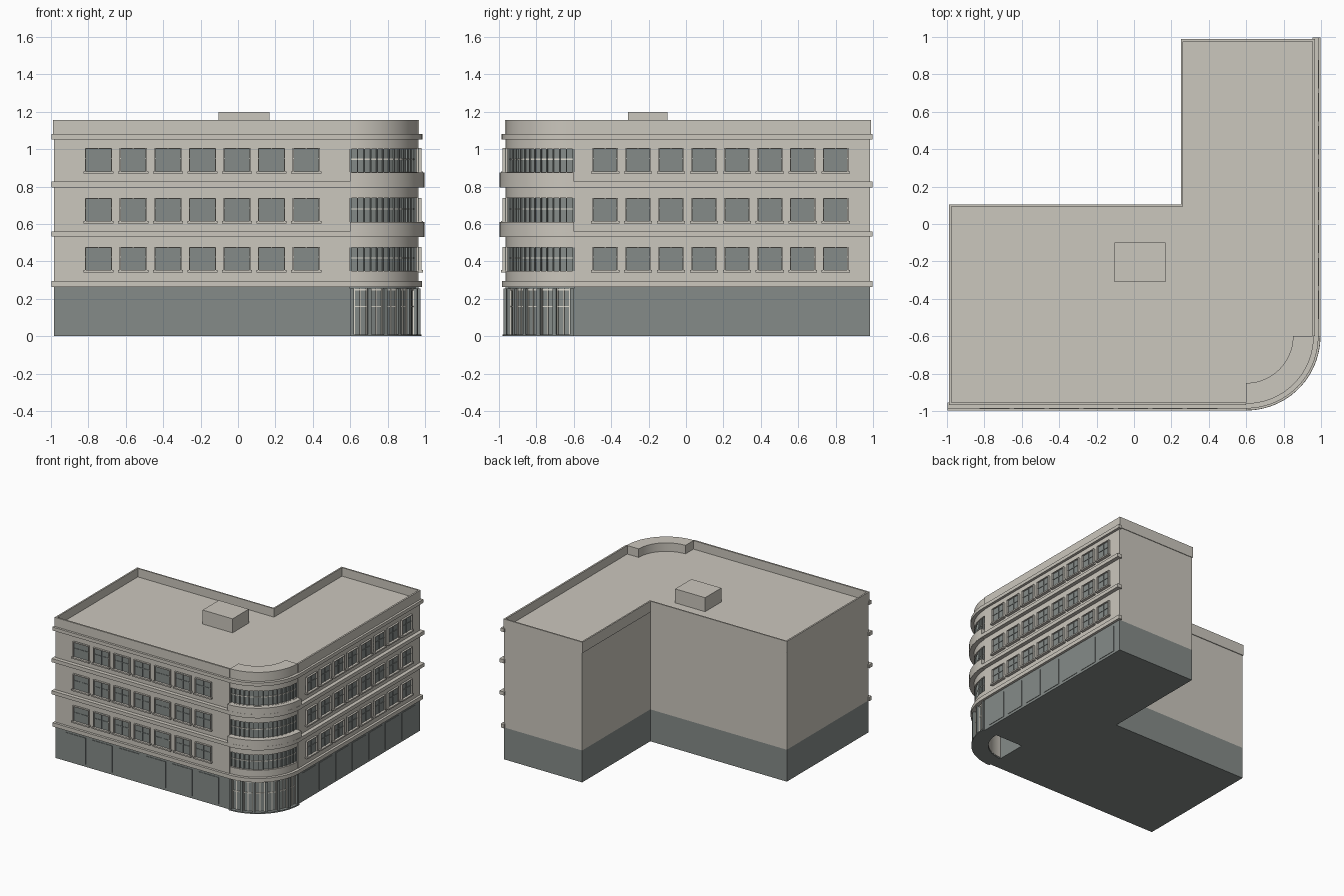
import bpy, bmesh, math

cube = bpy.data.objects.get("Cube")
if cube:
    bpy.data.objects.remove(cube)


def material(name, rgb):
    m = bpy.data.materials.new(name)
    m.use_nodes = True
    m.diffuse_color = (*rgb, 1)
    m.node_tree.nodes["Principled BSDF"].inputs["Base Color"].default_value = (*rgb, 1)
    return m


STONE = material("warm_stone", (0.60, 0.57, 0.51))
GREY = material("grey_glass", (0.235, 0.26, 0.25))
FRAME = material("pale_frame", (0.74, 0.71, 0.63))

WALL = 0.965    # distance of both street walls from the centre
HUB = 0.6       # the round corner turns about (HUB, -HUB)


def prism(bm, pts, z0, z1):
    face = bm.faces.new([bm.verts.new((x, y, z0)) for x, y in pts])
    top = bmesh.ops.extrude_face_region(bm, geom=[face])["geom"]
    for v in top:
        if isinstance(v, bmesh.types.BMVert):
            v.co.z = z1


def arc(r, a0, a1):
    n = max(1, round((a1 - a0) / 3.75))
    angles = [math.radians(a0 + (a1 - a0) * i / n - 90) for i in range(n + 1)]
    return [(HUB + r * math.cos(a), -HUB + r * math.sin(a)) for a in angles]


def sector(bm, r0, r1, z0, z1, a0=0, a1=90):
    inner = arc(r0, a0, a1)[::-1] if r0 else [(HUB, -HUB)]
    prism(bm, arc(r1, a0, a1) + inner, z0, z1)


def bar(bm, side, u0, u1, d0, d1, z0, z1):
    """Box on a street wall: u runs along it, d points out of it."""
    pts = [(u0, -WALL - d0), (u1, -WALL - d0), (u1, -WALL - d1), (u0, -WALL - d1)]
    if side == "right":
        pts = [(-y, x) for x, y in pts]
    prism(bm, pts, z0, z1)


def finish(name, bm, mat):
    bmesh.ops.recalc_face_normals(bm, faces=bm.faces)
    mesh = bpy.data.meshes.new(name)
    bm.to_mesh(mesh)
    bm.free()
    mesh.materials.append(mat)
    ob = bpy.data.objects.new(name, mesh)
    bpy.context.collection.objects.link(ob)
    bpy.ops.object.select_all(action="DESELECT")
    ob.select_set(True)
    bpy.context.view_layer.objects.active = ob
    bpy.ops.object.shade_smooth_by_angle(angle=math.radians(30))


# L-shaped body with a notch for the round corner
footprint = [(-0.985, -WALL), (HUB, -WALL), (HUB, -HUB), (WALL, -HUB),
             (WALL, 0.983), (0.256, 0.983), (0.256, 0.098), (-0.985, 0.098)]
for name, z0, z1, mat in (("ground_storey", 0, 0.262, GREY),
                          ("upper_storeys", 0.262, 1.085, STONE)):
    bm = bmesh.new()
    prism(bm, footprint, z0, z1)
    finish(name, bm, mat)

# Parapet, open at the round corner
bm = bmesh.new()
prism(bm, [(HUB, -0.968), (-0.989, -0.968), (-0.989, 0.104), (0.25, 0.104),
           (0.25, 0.988), (0.968, 0.988), (0.968, -HUB), (0.954, -HUB),
           (0.954, 0.976), (0.262, 0.976), (0.262, 0.093), (-0.976, 0.093),
           (-0.976, -0.954), (HUB, -0.954)], 1.065, 1.155)
finish("parapet", bm, STONE)

# Rooftop box
bm = bmesh.new()
prism(bm, [(-0.104, -0.31), (0.168, -0.31), (0.168, -0.1), (-0.104, -0.1)], 1.08, 1.2)
finish("roof_hatch", bm, STONE)

# Ledges running along both streets and round the corner
bm = bmesh.new()
for z0, z1, out in ((0.262, 0.294, 0.985), (0.532, 0.561, 0.997),
                    (0.796, 0.826, 0.997), (1.052, 1.08, 0.986)):
    outer = [(-0.997, -out)] + arc(out - HUB, 0, 90) + [(out, 0.997)]
    inner = [(0.955, 0.997)] + arc(0.955 - HUB, 0, 90)[::-1] + [(-0.997, -0.955)]
    prism(bm, outer + inner, z0, z1)
finish("ledges", bm, STONE)

# Round corner: hollow core, roof infill and wall strips between windows
bm = bmesh.new()
sector(bm, 0.25, 0.335, 0.01, 1.155)
finish("corner_core", bm, STONE)
bm = bmesh.new()
sector(bm, 0, 0.25, 1.06, 1.085)
finish("corner_roof", bm, STONE)
bm = bmesh.new()
for z0, z1 in ((0.262, 0.35), (0.475, 0.612), (0.74, 0.877), (1.0, 1.155)):
    sector(bm, 0.33, 0.361, z0, z1)
finish("corner_wall_strips", bm, STONE)
bm = bmesh.new()
for z0 in (0.53, 0.794):
    sector(bm, 0.34, 0.396, z0, z0 + 0.082)
finish("corner_balcony_bands", bm, STONE)

# Corner glazing with thin mullions
FLOORS = (0.35, 0.612, 0.877)
glass, posts, rails = bmesh.new(), bmesh.new(), bmesh.new()
for z in FLOORS:
    sector(glass, 0.33, 0.345, z, z + 0.128)
    sector(rails, 0.34, 0.35, z + 0.065, z + 0.072)
    for i in range(16):
        a = i * 5.94
        sector(posts, 0.34, 0.355, z, z + 0.128, a, a + 0.9)
finish("corner_glass", glass, GREY)
finish("corner_mullions", posts, GREY)
finish("corner_rails", rails, FRAME)

# Corner shopfront with piers, pale glazing bars and a threshold
bm = bmesh.new()
sector(bm, 0.33, 0.352, 0.01, 0.262)
sector(bm, 0.252, 0.38, 0, 0.01)
for i in range(7):
    a = i * 14.5
    sector(bm, 0.34, 0.375, 0.01, 0.255, a, a + 3)
finish("shopfront_glass_and_piers", bm, GREY)
bm = bmesh.new()
for z in (0.155, 0.245):
    sector(bm, 0.34, 0.356, z, z + 0.007)
for i in range(6):
    for offset in (3, 8.3, 13.6):
        a = i * 14.5 + offset
        sector(bm, 0.34, 0.358, 0.01, 0.255, a, a + 0.9)
finish("shopfront_bars", bm, FRAME)

# Windows and ground panels: side, first centre, spacing, count, width
panes, surrounds, bars = bmesh.new(), bmesh.new(), bmesh.new()
for side, first, step, count, width in (("front", -0.745, 0.185, 7, 0.145),
                                        ("right", -0.432, 0.176, 8, 0.135)):
    for i in range(count):
        c, h = first + i * step, width / 2
        for z0 in FLOORS:
            z1 = z0 + 0.128
            bar(panes, side, c - h, c + h, -0.002, 0.004, z0, z1)
            for u in (c - h, c + h - 0.006):
                bar(surrounds, side, u, u + 0.006, 0, 0.016, z0, z1)
            bar(surrounds, side, c - h, c + h, 0, 0.016, z1 - 0.005, z1)
            bar(surrounds, side, c - h - 0.008, c + h + 0.008, 0, 0.024, z0 - 0.008, z0 + 0.003)
            bar(bars, side, c - 0.003, c + 0.003, 0, 0.009, z0, z1)
            bar(bars, side, c - h, c + h, 0, 0.008, z0 + 0.07, z0 + 0.075)
finish("window_panes", panes, GREY)
finish("window_surrounds", surrounds, STONE)
finish("window_bars", bars, GREY)

bm = bmesh.new()
for side, first, step, count, width in (("front", -0.797, 0.242, 6, 0.18),
                                        ("right", -0.46, 0.215, 7, 0.168)):
    for i in range(count):
        c = first + i * step
        bar(bm, side, c - width / 2, c + width / 2, -0.002, 0.004, 0.02, 0.237)
finish("ground_panels", bm, GREY)
